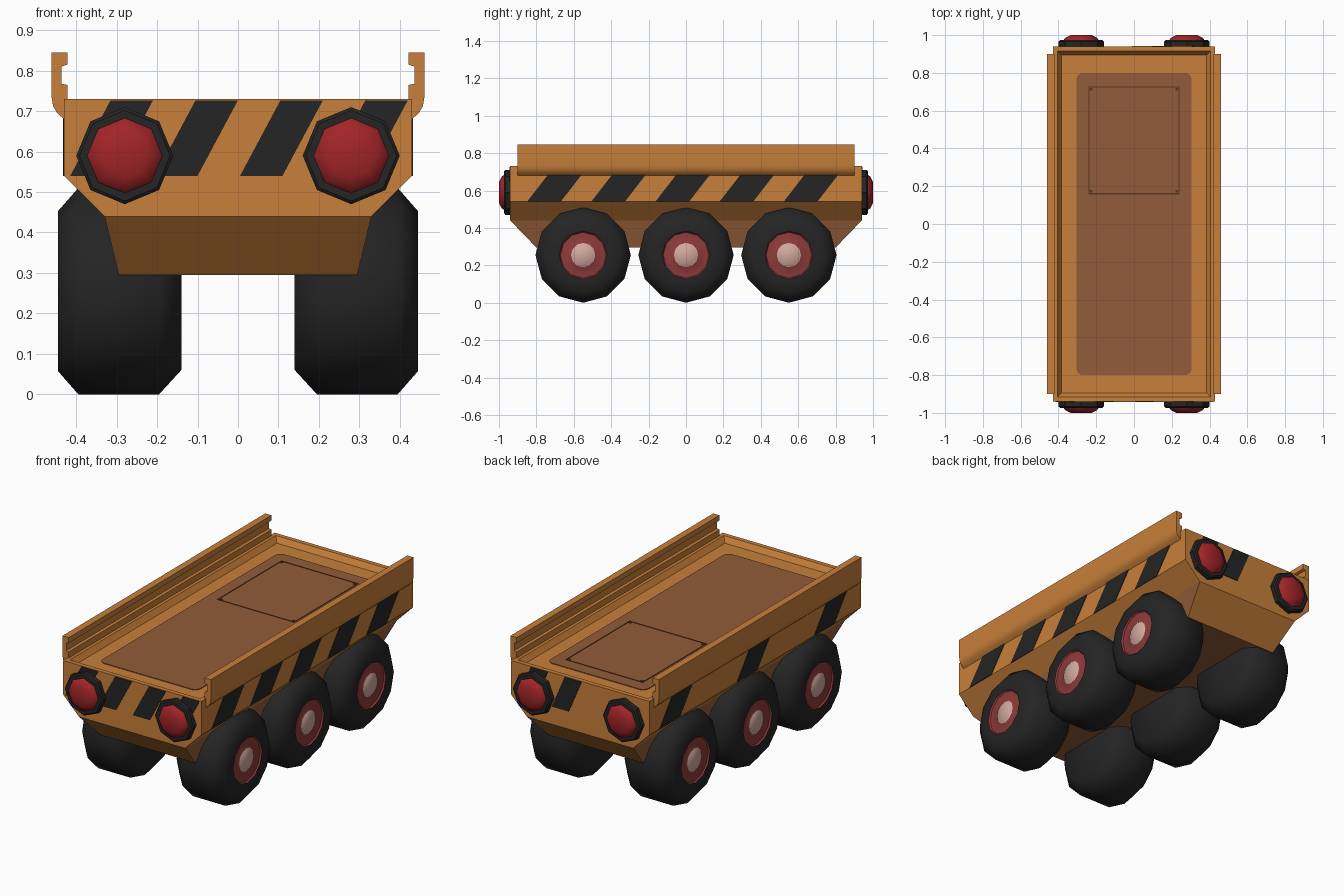
import bpy, bmesh, math
from mathutils import Vector

if "Cube" in bpy.data.objects:
    bpy.data.objects.remove(bpy.data.objects["Cube"])


def material(name, rgb):
    m = bpy.data.materials.new(name)
    m.diffuse_color = (*rgb, 1)
    m.use_nodes = True
    m.node_tree.nodes["Principled BSDF"].inputs["Base Color"].default_value = m.diffuse_color
    return m


ORANGE = material("orange paint", (0.58, 0.215, 0.042))
BROWN = material("brown panel", (0.29, 0.108, 0.041))
LINE = material("dark seam", (0.10, 0.035, 0.012))
BLACK = material("black rubber", (0.018, 0.018, 0.018))
LENS = material("red lens", (0.36, 0.018, 0.020))
HUB = material("red hub", (0.27, 0.042, 0.042))
CAP = material("pale hub cap", (0.64, 0.40, 0.34))
Z = Vector((0, 0, 1))


def finish(name, bm, mats, angle=30):
    bmesh.ops.recalc_face_normals(bm, faces=bm.faces)
    me = bpy.data.meshes.new(name)
    bm.to_mesh(me)
    bm.free()
    for m in mats:
        me.materials.append(m)
    ob = bpy.data.objects.new(name, me)
    bpy.context.collection.objects.link(ob)
    bpy.ops.object.select_all(action='DESELECT')
    ob.select_set(True)
    bpy.context.view_layer.objects.active = ob
    bpy.ops.object.shade_smooth_by_angle(angle=math.radians(angle))
    return ob


def prism(name, pts, depth, mat, angle=30):
    """Polygon pushed along a depth vector."""
    bm = bmesh.new()
    face = bm.faces.new([bm.verts.new(p) for p in pts])
    ext = bmesh.ops.extrude_face_region(bm, geom=[face])
    bmesh.ops.translate(bm, vec=Vector(depth),
                        verts=[v for v in ext["geom"] if isinstance(v, bmesh.types.BMVert)])
    return finish(name, bm, [mat], angle)


def lathe(name, centre, axis, profile, sides, mats, angle):
    """Profile of (radius, height, material of the band that follows)."""
    bm = bmesh.new()
    axis, centre = Vector(axis), Vector(centre)
    side = Z.cross(axis)
    rings = []
    for r, h, _ in profile:
        rings.append([bm.verts.new(centre + axis * h + r * (
            math.cos(math.tau * i / sides) * Z + math.sin(math.tau * i / sides) * side))
            for i in range(sides)])
    for k in range(len(rings) - 1):
        for i in range(sides):
            j = (i + 1) % sides
            f = bm.faces.new((rings[k][i], rings[k][j], rings[k + 1][j], rings[k + 1][i]))
            f.material_index = profile[k][2]
    bm.faces.new(rings[0]).material_index = profile[0][2]
    bm.faces.new(rings[-1]).material_index = profile[-1][2]
    return finish(name, bm, mats, angle)


# Hull: stacked rectangles (half width, half length, height), with a sunken deck
bm = bmesh.new()
rings = []
for hx, hy, z in [(0.295, 0.80, 0.295), (0.33, 0.94, 0.44), (0.43, 0.94, 0.54),
                  (0.43, 0.94, 0.73), (0.405, 0.915, 0.73), (0.385, 0.895, 0.70)]:
    rings.append([bm.verts.new((sx * hx, sy * hy, z))
                  for sx, sy in ((-1, -1), (1, -1), (1, 1), (-1, 1))])
for a, b in zip(rings, rings[1:]):
    for i in range(4):
        j = (i + 1) % 4
        bm.faces.new((a[i], a[j], b[j], b[i]))
bm.faces.new(rings[0])
bm.faces.new(rings[-1])
bm.normal_update()
for f in bm.faces:
    c = f.calc_center_median()
    if c.z < 0.44 and abs(c.y) < 0.1:      # lower flanks and belly
        f.material_index = 1
finish("hull", bm, [ORANGE, BROWN])

# Deck panel with rounded corners
pts = []
for cx, cy, start in ((1, 1, 0), (-1, 1, 90), (-1, -1, 180), (1, -1, 270)):
    for k in range(5):
        a = math.radians(start + 22.5 * k)
        pts.append((cx * 0.27 + 0.035 * math.cos(a), cy * 0.765 + 0.035 * math.sin(a), 0.699))
prism("deck_panel", pts, (0, 0, 0.005), BROWN)


# Hatch seam: thin strips and corner bolts
def strip(name, x0, x1, y0, y1):
    prism(name, [(x0, y0, 0.702), (x1, y0, 0.702), (x1, y1, 0.702), (x0, y1, 0.702)],
          (0, 0, 0.004), LINE)


for s in (-1, 1):
    strip("hatch_seam_side", s * 0.238 - 0.003, s * 0.238 + 0.003, 0.16, 0.725)
    yc = 0.4425 + s * 0.2825
    strip("hatch_seam_end", -0.24, 0.24, yc - 0.003, yc + 0.003)
    for t in (-1, 1):
        x, y = t * 0.226, 0.4425 + s * 0.27
        strip("hatch_bolt", x - 0.007, x + 0.007, y - 0.007, y + 0.007)

# Side rails
RAIL = [(0.43, 0.68), (0.447, 0.695), (0.457, 0.712), (0.461, 0.735), (0.461, 0.845),
        (0.422, 0.845), (0.422, 0.815), (0.437, 0.81), (0.437, 0.768),
        (0.422, 0.765), (0.422, 0.70)]
for s, side in ((1, "right"), (-1, "left")):
    prism(side + "_rail", [(s * x, -0.9, z) for x, z in RAIL], (0, 1.8, 0), ORANGE, 35)

# Six wheels: tyre, hub and cap
WHEEL = [(0.195, 0.14, 0), (0.255, 0.195, 0), (0.255, 0.395, 0), (0.198, 0.445, 0),
         (0.128, 0.445, 1), (0.122, 0.437, 1), (0.065, 0.437, 2), (0.06, 0.442, 2)]
for s, side in ((1, "right"), (-1, "left")):
    for y, place in ((-0.55, "front"), (0, "middle"), (0.55, "rear")):
        lathe(f"{place}_{side}_wheel", (0, y, 0.255), (s, 0, 0), WHEEL, 12,
              [BLACK, HUB, CAP], 50)

# Round lamps at both ends
LAMP = [(0.12, 0.93, 0), (0.12, 0.966, 0), (0.112, 0.973, 0), (0.093, 0.973, 1),
        (0.085, 0.985, 1), (0.055, 1.0, 1)]
for e, end in ((-1, "front"), (1, "rear")):
    for s, side in ((1, "right"), (-1, "left")):
        lathe(f"{end}_{side}_lamp", (s * 0.28, 0, 0.59), (0, e, 0), LAMP, 8,
              [BLACK, LENS], 40)


# Slanted warning stripes as thin plates
def stripe(name, start, width, lean, place, depth):
    corners = [(start, 0.54), (start + width, 0.54),
               (start + width + lean, 0.727), (start + lean, 0.727)]
    prism(name, [place(u, z) for u, z in corners], depth, BLACK)


for k in range(4):
    stripe("front_stripe", -0.415 + 0.21 * k, 0.105, 0.1,
           lambda u, z: (u, -0.939, z), (0, -0.004, 0))
for k in range(2):
    stripe("rear_stripe", -0.415 + 0.21 * k + 0.03, 0.105, 0.08,
           lambda u, z: (-u, 0.939, z), (0, 0.004, 0))
for k in range(5):
    stripe("right_stripe", -0.85 + 0.343 * k, 0.18, 0.145,
           lambda u, z: (0.429, u, z), (0.004, 0, 0))
for k in range(0, 5, 2):
    stripe("left_stripe", -0.85 + 0.343 * k, 0.18, 0.145,
           lambda u, z: (-0.429, -u, z), (-0.004, 0, 0))
